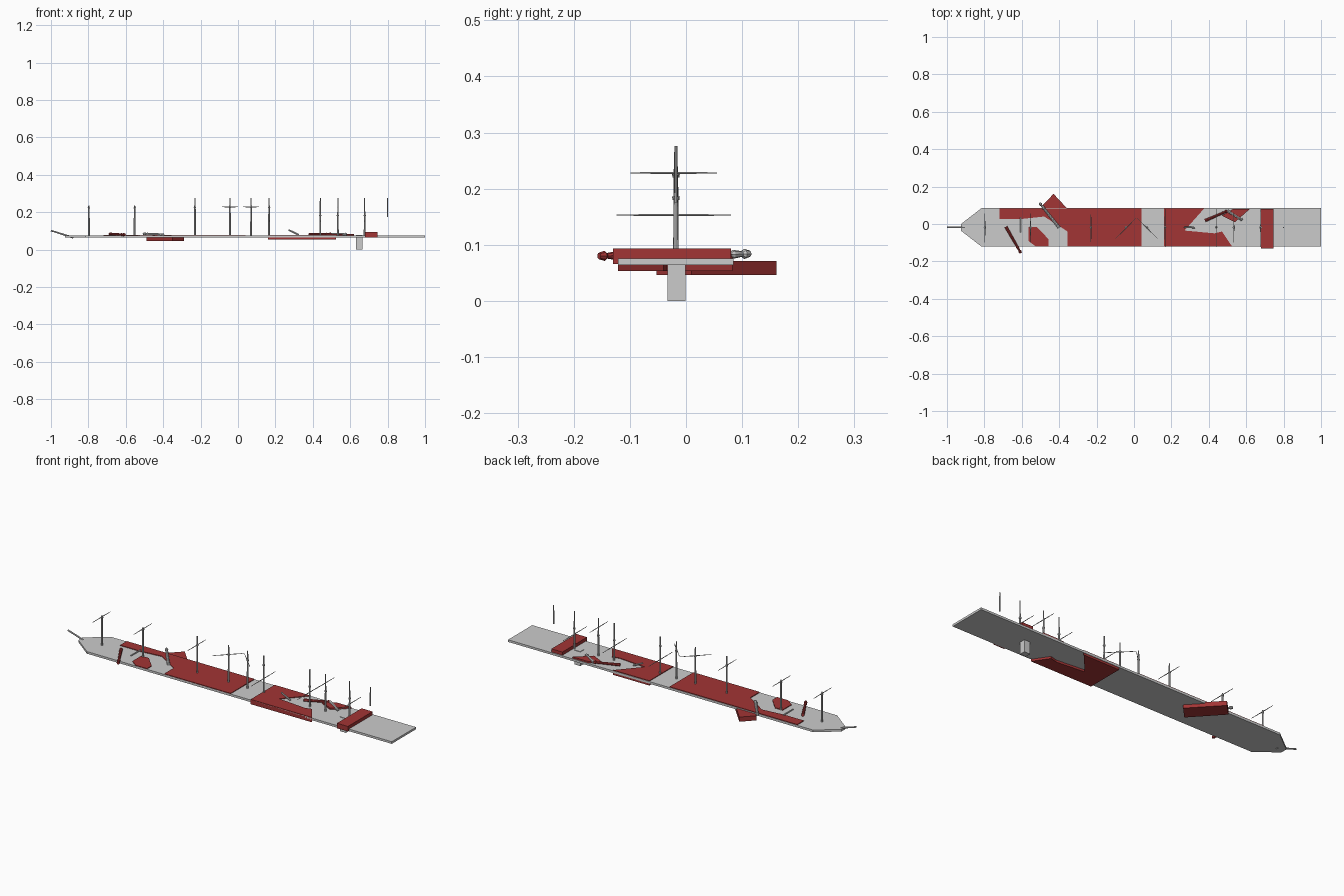
import bpy, bmesh, math
from mathutils import Vector

red = bpy.data.materials.new("red_paint")
red.diffuse_color = (0.36, 0.035, 0.035, 1)
YC = -0.018          # centre line of the ship
TOP = 0.0755         # deck surface


def finish(name, bm, mat=None):
    bmesh.ops.recalc_face_normals(bm, faces=bm.faces)
    me = bpy.data.meshes.new(name)
    bm.to_mesh(me)
    bm.free()
    ob = bpy.data.objects.new(name, me)
    bpy.context.collection.objects.link(ob)
    if mat:
        me.materials.append(mat)
    return ob


def plate(name, pts, z0, z1, mat=None):
    """Extrude a plan outline from z0 to z1."""
    bm = bmesh.new()
    face = bm.faces.new([bm.verts.new((x, y, z0)) for x, y in pts])
    ext = bmesh.ops.extrude_face_region(bm, geom=[face])
    for v in ext["geom"]:
        if isinstance(v, bmesh.types.BMVert):
            v.co.z = z1
    return finish(name, bm, mat)


def box(name, x0, x1, y0, y1, z0, z1, mat=None):
    return plate(name, [(x0, y0), (x1, y0), (x1, y1), (x0, y1)], z0, z1, mat)


def lathe(name, a, b, profile, mat=None, n=8):
    """Rings of (fraction along a-b, radius) around the axis a-b."""
    a, b = Vector(a), Vector(b)
    rot = (b - a).to_track_quat("Z", "Y")
    bm = bmesh.new()
    rings = []
    for t, r in profile:
        c = a.lerp(b, t)
        rings.append([bm.verts.new(c + rot @ Vector((
            r * math.cos(2 * math.pi * i / n), r * math.sin(2 * math.pi * i / n), 0)))
            for i in range(n)])
    for p, q in zip(rings, rings[1:]):
        for i in range(n):
            bm.faces.new((p[i], p[(i + 1) % n], q[(i + 1) % n], q[i]))
    bm.faces.new(rings[0])
    bm.faces.new(rings[-1])
    return finish(name, bm, mat)


def rod(name, a, b, r, mat=None):
    return lathe(name, a, b, [(0, r), (1, r * 0.8)], mat)


# Deck with pointed bow
plate("deck", [(1, -0.121), (1, 0.085), (-0.815, 0.085), (-0.925, 0.0),
               (-0.925, -0.036), (-0.815, -0.121)], 0.064, TOP)

# Red deck panels
plate("mid_panel", [(-0.72, 0.083), (0.04, 0.083), (0.04, -0.12), (-0.355, -0.12),
                    (-0.355, -0.04), (-0.48, 0.04), (-0.6, 0.027), (-0.72, 0.027)],
      0.070, 0.079, red)
plate("fore_panel", [(-0.565, -0.015), (-0.52, -0.015), (-0.458, -0.08),
                     (-0.458, -0.12), (-0.525, -0.12), (-0.565, -0.09)], 0.070, 0.079, red)
plate("aft_panel", [(0.16, 0.083), (0.375, 0.083), (0.27, -0.035), (0.43, -0.05),
                    (0.47, -0.04), (0.525, -0.121), (0.16, -0.121)], 0.053, 0.079, red)
plate("stern_panel", [(0.47, 0.045), (0.53, 0.081), (0.62, 0.081), (0.54, 0.01)],
      0.070, 0.084, red)

# Red boxes: cross block at the stern and a slanted one under the bow
box("stern_block", 0.68, 0.745, -0.13, 0.08, 0.066, 0.093, red)
plate("slanted_block", [(-0.43, 0.161), (-0.49, 0.10), (-0.35, -0.053), (-0.29, 0.01)],
      0.046, 0.071, red)

# Rudder and its post
box("rudder", 0.63, 0.665, -0.033, -0.001, 0, 0.078)

# Bowsprit and aft spar
rod("bowsprit", (-0.88, YC, 0.064), (-1.0, YC, 0.102), 0.005)
rod("aft_spar", (0.325, YC, 0.079), (0.27, YC, 0.106), 0.005)
rod("capstan_bar", (-0.605, 0.035, 0.081), (-0.605, -0.045, 0.081), 0.004)

# Gun barrels with knobbed ends
GUN = [(0, 0.008), (0.75, 0.006), (0.78, 0.008), (0.9, 0.005), (0.93, 0.009), (1, 0.006)]
lathe("fore_gun", (-0.685, -0.015, 0.083), (-0.605, -0.155, 0.080), GUN, red)
lathe("side_gun", (-0.40, -0.02, 0.079), (-0.505, 0.113, 0.084), GUN)
lathe("aft_gun", (0.38, 0.018, 0.081), (0.50, 0.07, 0.083), GUN, red)
lathe("stern_gun", (0.50, 0.07, 0.082), (0.58, 0.02, 0.082), GUN)

# Masts: x, top of thick part, tip, yard height, yard half length, yard turn
MASTS = [(-0.797, 0.232, 0.236, 0.228, 0.077, 0),
         (-0.553, 0.232, 0.236, 0.228, 0.077, 0),
         (-0.23, 0.235, 0.276, 0.228, 0.077, 0),
         (-0.043, 0.235, 0.276, 0.228, 0.077, -45),
         (0.07, 0.235, 0.276, 0.228, 0.077, 45),
         (0.166, 0.235, 0.276, 0.153, 0.102, 0),
         (0.44, 0.192, 0.276, 0.153, 0.102, 0),
         (0.534, 0.192, 0.276, 0.228, 0.077, 0),
         (0.677, 0.192, 0.276, 0.153, 0.102, 0)]
for x, thick, tip, zy, half, turn in MASTS:
    rod("lower_mast", (x, YC, 0.066), (x, YC, thick), 0.005)
    rod("topmast", (x, YC, thick - 0.01), (x, YC, tip), 0.0035)
    lathe("mast_cap", (x, YC, thick - 0.012), (x, YC, thick - 0.006),
          [(0, 0.006), (1, 0.007)])
    d = Vector((-math.sin(math.radians(turn)), math.cos(math.radians(turn)), 0)) * half
    c = Vector((x, YC - 0.004, zy))
    lathe("yard", c - d, c + d, [(0, 0.0012), (0.5, 0.0022), (1, 0.0012)], n=6)

# Loose stern pole
rod("stern_pole", (0.8, YC, 0.175), (0.8, YC, 0.276), 0.003)
